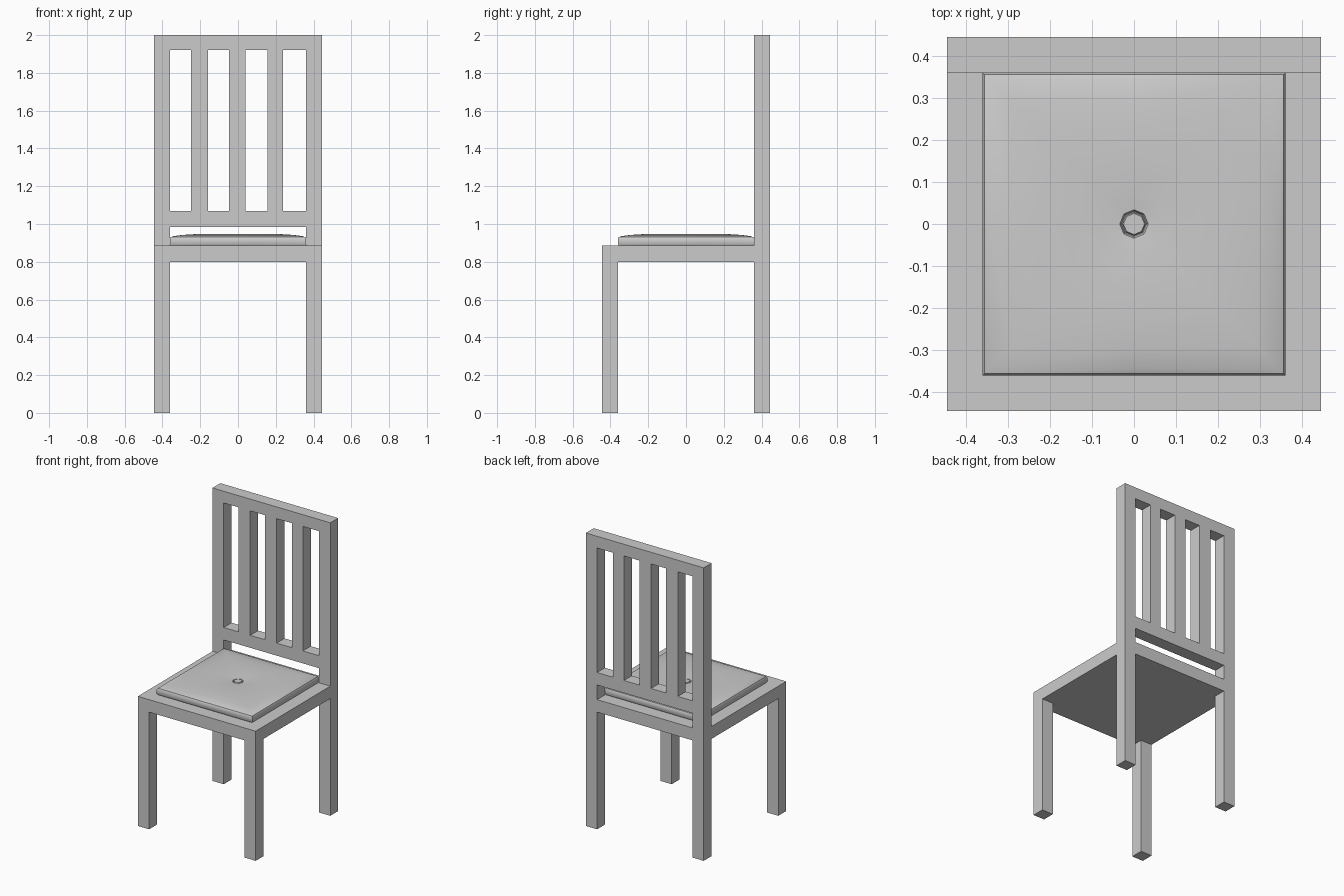
import bpy, bmesh, math

if "Cube" in bpy.data.objects:
    bpy.data.objects.remove(bpy.data.objects["Cube"])

W = 0.445      # half width of the chair
T = 0.36       # inner face of legs and posts
SEAT_LOW, SEAT_TOP = 0.80, 0.885


def finish(name, bm):
    bmesh.ops.recalc_face_normals(bm, faces=bm.faces)
    me = bpy.data.meshes.new(name)
    bm.to_mesh(me)
    bm.free()
    ob = bpy.data.objects.new(name, me)
    bpy.context.collection.objects.link(ob)
    return ob


def box(name, x, y, z):
    """Box between (min, max) pairs on each axis."""
    bm = bmesh.new()
    bmesh.ops.create_cube(bm, size=1)
    for v in bm.verts:
        v.co = [r[0] if c < 0 else r[1] for c, r in zip(v.co, (x, y, z))]
    return finish(name, bm)


def loft(name, rings, cap_bottom=True):
    """Join eight-sided rings of (half size, squareness 0-1, z), capping the ends."""
    bm = bmesh.new()
    loops = []
    for size, square, z in rings:
        loop = []
        for i in range(8):
            a = i * math.pi / 4
            r = size * (1 + square * (math.sqrt(2) - 1) * (i % 2))
            loop.append(bm.verts.new((r * math.cos(a), r * math.sin(a), z)))
        loops.append(loop)
    for lo, hi in zip(loops, loops[1:]):
        for i in range(8):
            j = (i + 1) % 8
            bm.faces.new((lo[i], lo[j], hi[j], hi[i]))
    bm.faces.new(loops[0][::-1])
    bm.faces.new(loops[-1])
    ob = finish(name, bm)
    bpy.ops.object.select_all(action='DESELECT')
    bpy.context.view_layer.objects.active = ob
    ob.select_set(True)
    bpy.ops.object.shade_smooth_by_angle(angle=math.radians(35))
    return ob


# Seat slab, legs and back posts
box("seat", (-W, W), (-W, W), (SEAT_LOW, SEAT_TOP))
for side, x in (("left", (-W, -T)), ("right", (T, W))):
    box(side + "_front_leg", x, (-W, -T), (0, SEAT_LOW))
    box(side + "_back_leg", x, (T, W), (0, SEAT_LOW))
    box(side + "_back_post", x, (T, W), (SEAT_TOP, 2))

# Back rails and slats
box("top_rail", (-T, T), (T, W), (1.92, 2))
box("lower_rail", (-T, T), (T, W), (0.985, 1.07))
for i, x in enumerate(((-0.25, -0.16), (-0.047, 0.04), (0.157, 0.238))):
    box(f"back_slat_{i + 1}", x, (T, W), (1.07, 1.92))

# Cushion with a rounded rim and a dimple in the middle
loft("cushion", [
    (0.355, 1, 0.885), (0.361, 1, 0.895), (0.361, 1, 0.920),
    (0.356, 1, 0.930), (0.345, 1, 0.935), (0.295, 0.95, 0.942),
    (0.230, 0.85, 0.946), (0.155, 0.6, 0.946), (0.080, 0.3, 0.943),
    (0.034, 0, 0.938), (0.030, 0, 0.928)])

# Cushion button
loft("cushion_button", [
    (0.026, 0, 0.926), (0.028, 0, 0.936), (0.025, 0, 0.940)])
